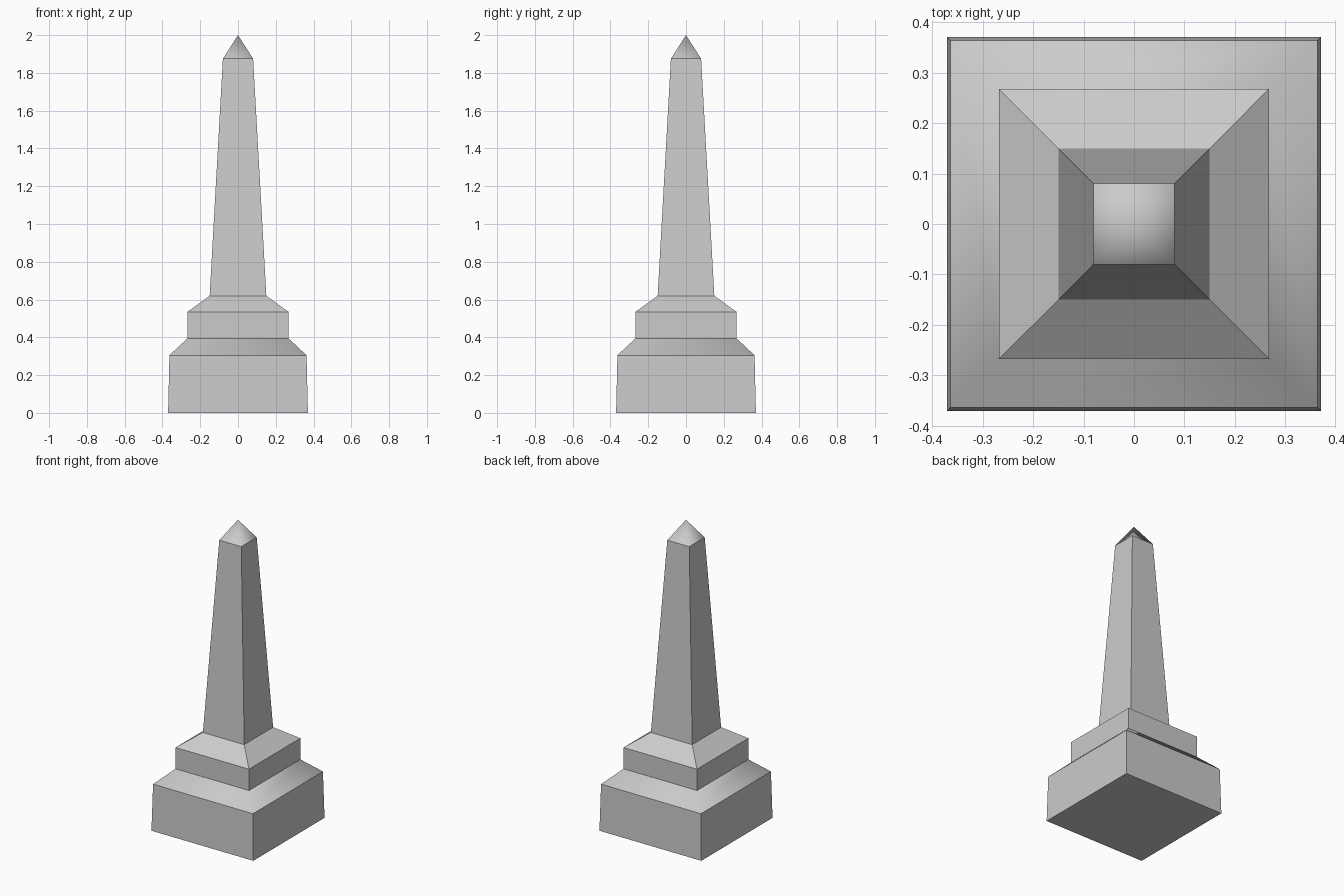
import bpy, bmesh

if "Cube" in bpy.data.objects:
    bpy.data.objects.remove(bpy.data.objects["Cube"])

# Square sections from the ground up: (half width, height)
PROFILE = [
    (0.37, 0.0), (0.363, 0.305),   # base block
    (0.267, 0.395),                # lower slope
    (0.267, 0.535),                # pedestal
    (0.15, 0.62),                  # upper slope
    (0.08, 1.875),                 # tapered shaft
]
APEX_HEIGHT = 2.0
SMOOTH_BANDS = {1}                 # the lower slope is softly shaded


def square_ring(bm, half, z):
    corners = [(-1, -1), (1, -1), (1, 1), (-1, 1)]
    return [bm.verts.new((x * half, y * half, z)) for x, y in corners]


bm = bmesh.new()
rings = [square_ring(bm, half, z) for half, z in PROFILE]

# Underside
bm.faces.new(rings[0][::-1])

# Stacked bands
for band, (low, high) in enumerate(zip(rings, rings[1:])):
    for i in range(4):
        j = (i + 1) % 4
        face = bm.faces.new((low[i], low[j], high[j], high[i]))
        face.smooth = band in SMOOTH_BANDS

# Pointed cap, softly shaded across its corners
apex = bm.verts.new((0, 0, APEX_HEIGHT))
for i in range(4):
    face = bm.faces.new((rings[-1][i], rings[-1][(i + 1) % 4], apex))
    face.smooth = True

# Keep the horizontal rims crisp
for edge in bm.edges:
    a, b = edge.verts
    if abs(a.co.z - b.co.z) < 1e-6:
        edge.smooth = False

mesh = bpy.data.meshes.new("obelisk")
bm.to_mesh(mesh)
bm.free()
bpy.context.collection.objects.link(bpy.data.objects.new("obelisk", mesh))
